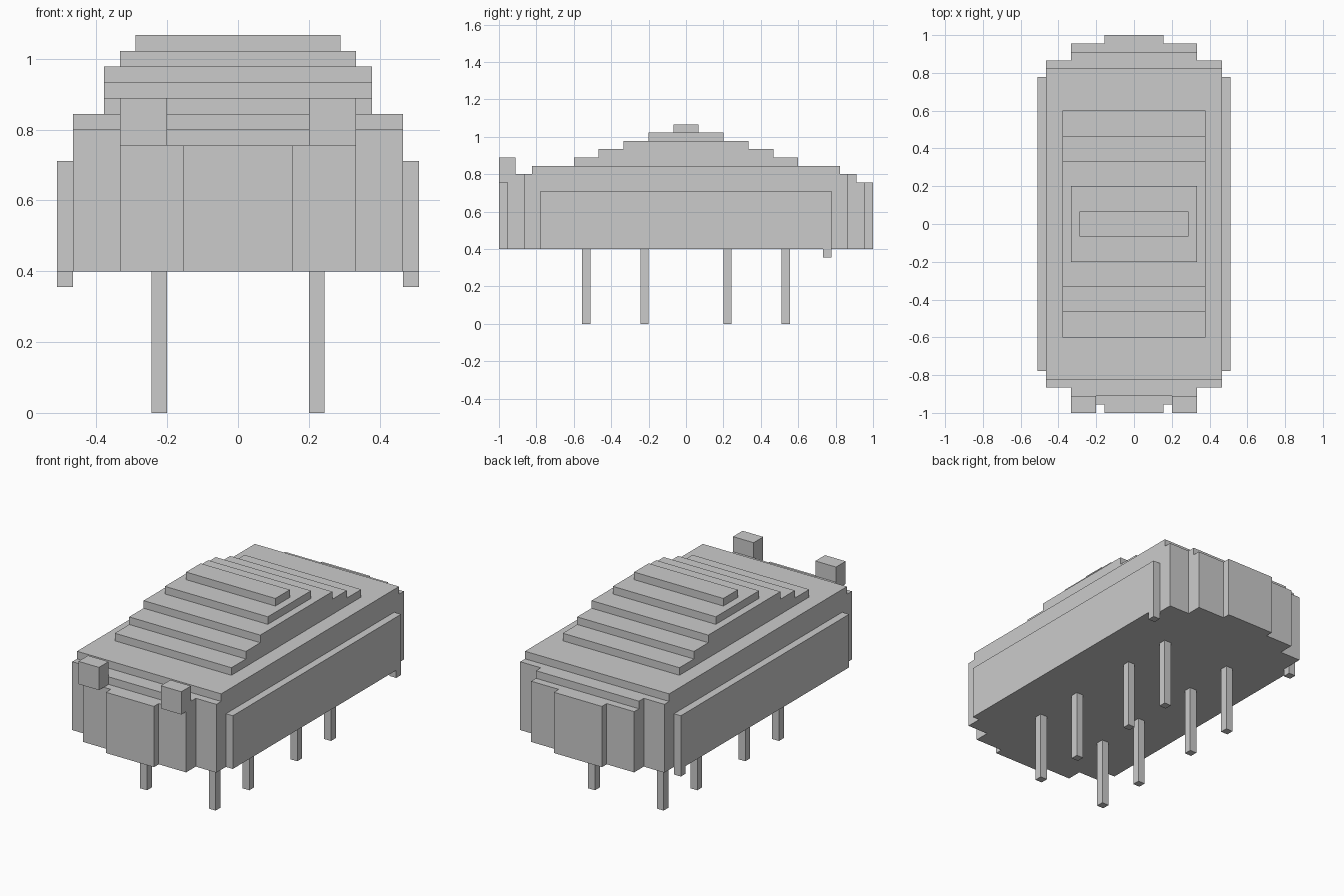
import bpy, bmesh
from mathutils import Vector

if "Cube" in bpy.data.objects:
    bpy.data.objects.remove(bpy.data.objects["Cube"])

U = 2 / 45  # one block of the model's cubic grid


def box(name, x, y, z):
    """Box from (min, max) ranges in grid blocks."""
    lo, hi = (Vector(c) * U for c in zip(x, y, z))
    bm = bmesh.new()
    bmesh.ops.create_cube(bm, size=1)
    bmesh.ops.scale(bm, vec=hi - lo, verts=bm.verts)
    bmesh.ops.translate(bm, vec=(lo + hi) / 2, verts=bm.verts)
    mesh = bpy.data.meshes.new(name)
    bm.to_mesh(mesh)
    bm.free()
    obj = bpy.data.objects.new(name, mesh)
    bpy.context.collection.objects.link(obj)
    return obj


def span(sign, a, b):
    """Range a..b placed on the positive or negative side."""
    return tuple(sorted((sign * a, sign * b)))


# Main body
box("body", (-10.5, 10.5), (-19.5, 19.5), (9, 18))

# Stepped domed back: half width and half length of each layer, bottom to top
layers = [(10.5, 18.5), (8.5, 13.5), (8.5, 10.5), (8.5, 7.5), (7.5, 4.5), (6.5, 1.5)]
for i, (w, l) in enumerate(layers):
    box(f"back_layer_{i + 1}", (-w, w), (-l, l), (18 + i, 19 + i))

# Stepped front and rear ends
for s, end in ((-1, "front"), (1, "rear")):
    box(f"{end}_end_inner", (-7.5, 7.5), span(s, 19.5, 20.5), (9, 18))
    box(f"{end}_end_middle", (-7.5, 7.5), span(s, 20.5, 21.5), (9, 17))
    box(f"{end}_end_tip", (-3.5, 3.5), span(s, 21.5, 22.5), (9, 17))

for s, side in ((-1, "left"), (1, "right")):
    # Side panel with a small tab under its rear corner
    box(f"{side}_side_panel", span(s, 10.5, 11.5), (-17.5, 17.5), (9, 16))
    box(f"{side}_rear_tab", span(s, 10.5, 11.5), (16.5, 17.5), (8, 9))
    # Eye block
    box(f"{side}_eye", span(s, 4.5, 7.5), (-22.5, -20.5), (17, 20))
    # Four thin legs
    for i, y in enumerate((-12.5, -5.5, 4.5, 11.5)):
        box(f"{side}_leg_{i + 1}", span(s, 4.5, 5.5), (y, y + 1), (0, 9))
